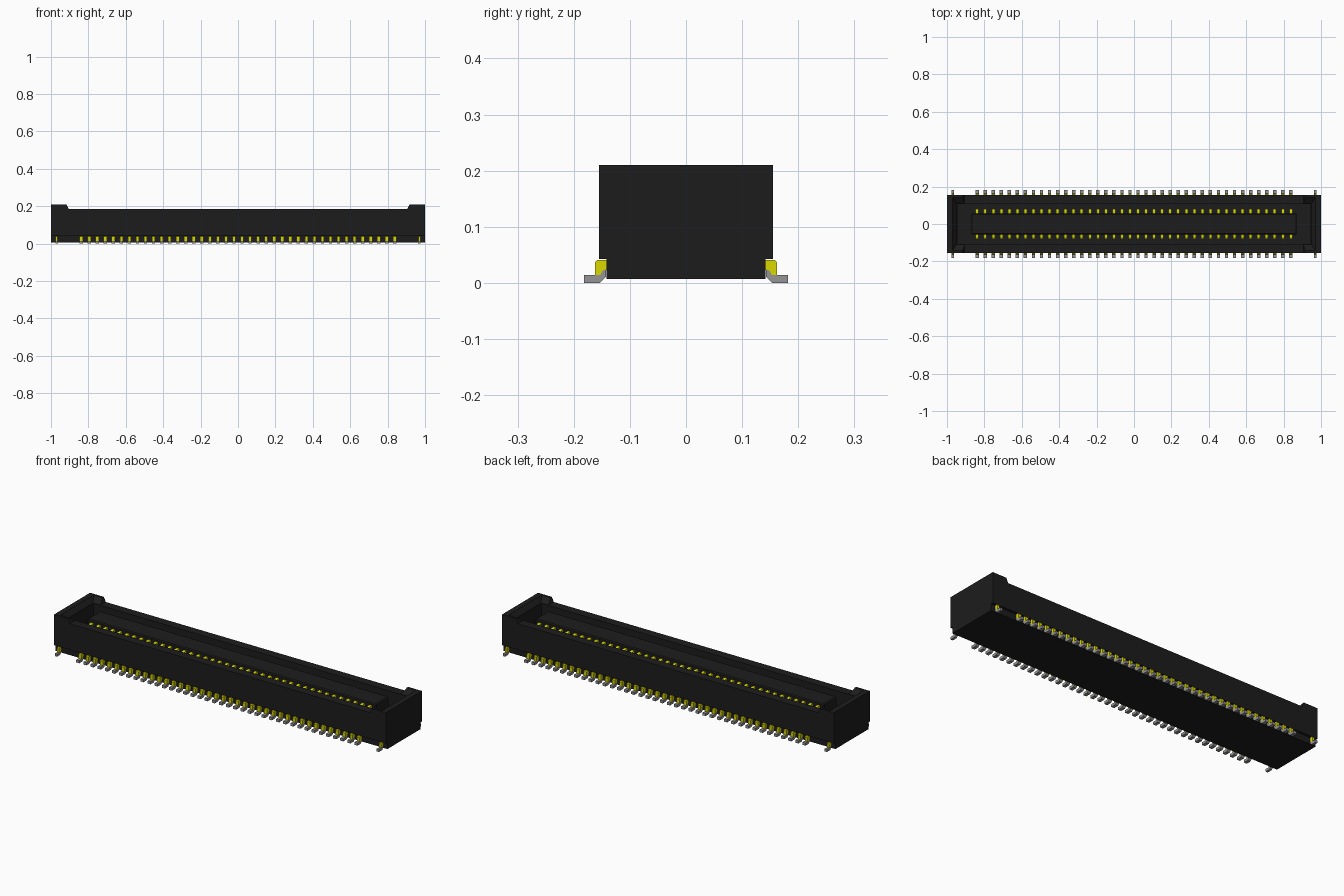
import bpy, bmesh

cube = bpy.data.objects.get("Cube")
if cube:
    bpy.data.objects.remove(cube, do_unlink=True)


def material(name, color):
    m = bpy.data.materials.new(name)
    m.use_nodes = True
    m.diffuse_color = (*color, 1)
    m.node_tree.nodes["Principled BSDF"].inputs["Base Color"].default_value = (*color, 1)
    return m


BLACK = material("black plastic", (0.012, 0.012, 0.012))
GOLD = material("gold plating", (0.70, 0.68, 0.0))
TIN = material("tin grey", (0.30, 0.30, 0.30))


def loft(bm, ring_a, ring_b):
    """Close two matching rings of points into a solid."""
    a = [bm.verts.new(p) for p in ring_a]
    b = [bm.verts.new(p) for p in ring_b]
    n = len(a)
    bm.faces.new(a)
    bm.faces.new(b[::-1])
    for i in range(n):
        bm.faces.new((a[i], b[i], b[(i + 1) % n], a[(i + 1) % n]))


def rect(hx, hy, z):
    return [(-hx, -hy, z), (hx, -hy, z), (hx, hy, z), (-hx, hy, z)]


def finish(bm, name, mat):
    bmesh.ops.recalc_face_normals(bm, faces=bm.faces)
    mesh = bpy.data.meshes.new(name)
    bm.to_mesh(mesh)
    bm.free()
    mesh.materials.append(mat)
    ob = bpy.data.objects.new(name, mesh)
    bpy.context.collection.objects.link(ob)
    return ob


def cut(target, ring_a, ring_b):
    bm = bmesh.new()
    loft(bm, ring_a, ring_b)
    cutter = finish(bm, "cutter", BLACK)
    cutter.hide_render = True
    mod = target.modifiers.new("cut", "BOOLEAN")
    mod.operation = "DIFFERENCE"
    mod.solver = "EXACT"
    mod.object = cutter
    bpy.context.view_layer.objects.active = target
    bpy.ops.object.modifier_apply(modifier=mod.name)
    bpy.data.objects.remove(cutter, do_unlink=True)


# Housing: front outline with raised ends, extruded through the depth
TOP, WALL, FLOOR, STEP, BASE = 0.21, 0.185, 0.05, 0.043, 0.007
half = [(1, BASE), (1, TOP), (0.917, TOP), (0.905, WALL)]
outline = half + [(-x, z) for x, z in reversed(half)]
bm = bmesh.new()
loft(bm, [(x, -0.155, z) for x, z in outline], [(x, 0.155, z) for x, z in outline])
housing = finish(bm, "housing", BLACK)

# Undercut along both long sides, above the solder feet
for s in (-1, 1):
    groove = [(s * 0.142, -0.1), (s * 0.2, -0.1), (s * 0.2, STEP), (s * 0.142, STEP)]
    cut(housing, [(-1.1, y, z) for y, z in groove], [(1.1, y, z) for y, z in groove])

# Deep mating cavity with a sloped lead-in at the raised ends
cut(housing, rect(0.945, 0.107, FLOOR), rect(0.945, 0.107, 0.25))
cut(housing, rect(0.95, 0.11, WALL + 0.0005), rect(0.972, 0.145, TOP + 0.002))

# Central tongue standing in the cavity
bm = bmesh.new()
loft(bm, rect(0.87, 0.056, FLOOR - 0.01), rect(0.87, 0.056, 0.183))
tongue = finish(bm, "tongue", BLACK)
bevel = tongue.modifiers.new("edge", "BEVEL")
bevel.width = 0.005
bevel.segments = 1

# Pin profiles in (y, z), mirrored to both sides
SHANK = [(0.14, 0.041), (0.158, 0.041), (0.162, 0.037), (0.162, 0.014),
         (0.15, 0.014), (0.144, 0.022), (0.14, 0.024)]
FOOT = [(0.182, 0), (0.154, 0), (0.143, 0.011), (0.143, 0.024), (0.149, 0.022),
        (0.153, 0.0142), (0.182, 0.0142)]
CONTACT = [(0.05, FLOOR - 0.005), (0.05, 0.17), (0.069, 0.17), (0.077, 0.167),
           (0.081, 0.162), (0.081, FLOOR - 0.005)]

COUNT, PITCH = 40, 0.043
signal = [(i - (COUNT - 1) / 2) * PITCH for i in range(COUNT)]
anchors = [-0.97, 0.97]


def pin_row(name, profile, mat, xs, width):
    bm = bmesh.new()
    for x in xs:
        for s in (-1, 1):
            loft(bm, [(x - width / 2, s * y, z) for y, z in profile],
                 [(x + width / 2, s * y, z) for y, z in profile])
    finish(bm, name, mat)


pin_row("pin_shanks", SHANK, GOLD, signal, 0.017)
pin_row("pin_feet", FOOT, TIN, signal, 0.018)
pin_row("mating_contacts", CONTACT, GOLD, signal, 0.016)
pin_row("anchor_shanks", SHANK, GOLD, anchors, 0.012)
pin_row("anchor_feet", FOOT, TIN, anchors, 0.013)
